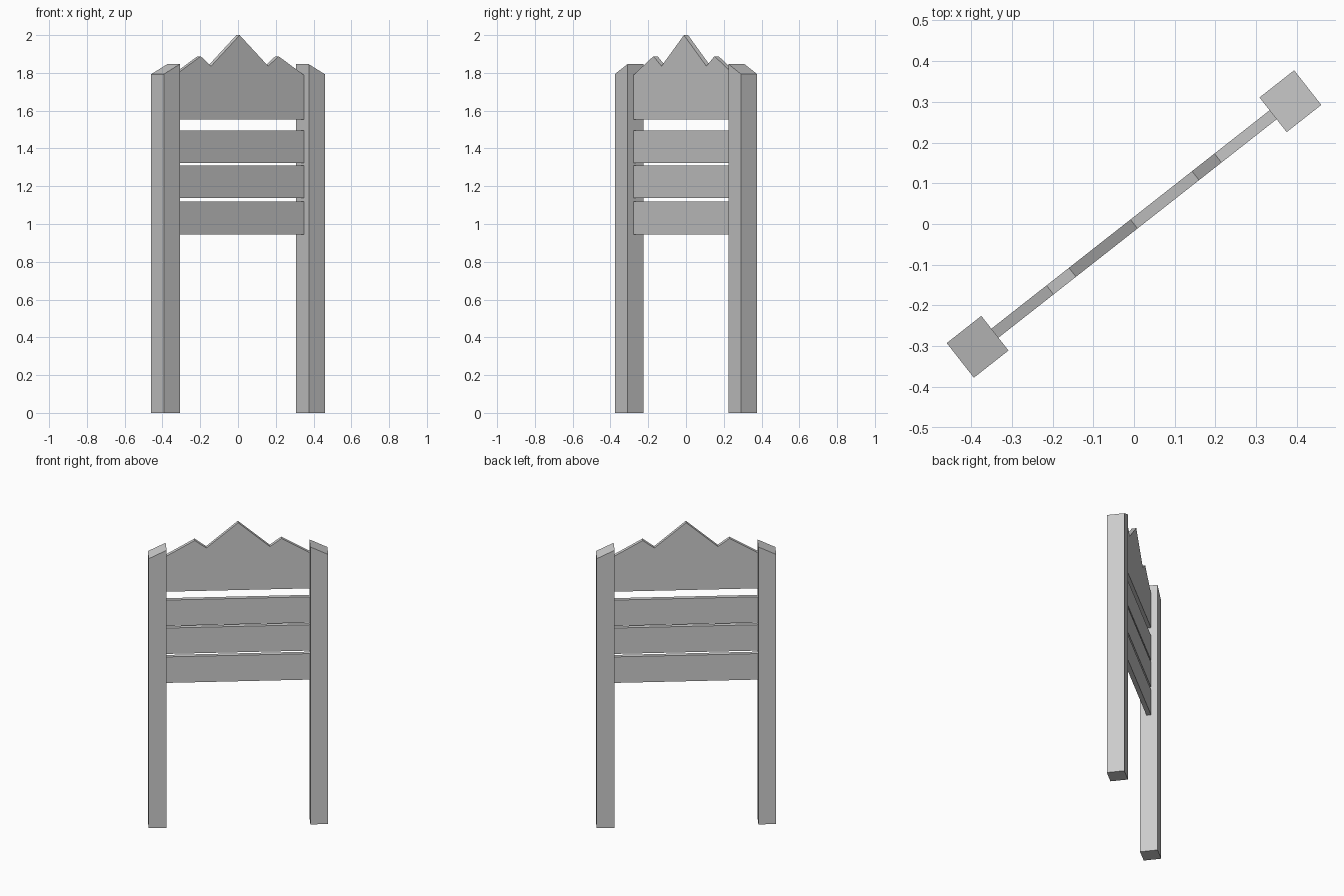
import bpy, bmesh, math
from mathutils import Matrix

if "Cube" in bpy.data.objects:
    bpy.data.objects.remove(bpy.data.objects["Cube"])

TURN = Matrix.Rotation(math.atan2(0.3015, 0.384), 4, 'Z')
POST_C, POST_H = 0.488, 0.054     # post centre distance, half width
INNER = POST_C - POST_H           # inner face of the posts


def extrude_profile(name, pts, half):
    """Extrude a width/height outline symmetrically in depth, then turn it."""
    bm = bmesh.new()
    face = bm.faces.new([bm.verts.new((u, -half, z)) for u, z in pts])
    new = bmesh.ops.extrude_face_region(bm, geom=[face])["geom"]
    bmesh.ops.translate(bm, vec=(0, 2 * half, 0),
                        verts=[v for v in new if isinstance(v, bmesh.types.BMVert)])
    bmesh.ops.recalc_face_normals(bm, faces=bm.faces)
    bm.transform(TURN)
    mesh = bpy.data.meshes.new(name)
    bm.to_mesh(mesh)
    bm.free()
    obj = bpy.data.objects.new(name, mesh)
    bpy.context.collection.objects.link(obj)


# Posts with tops sloping down to the outside
for side, s in (("left", -1), ("right", 1)):
    outer = POST_C + POST_H
    extrude_profile(side + "_post", [(s * INNER, 0), (s * outer, 0),
                                     (s * outer, 1.793), (s * INNER, 1.846)], POST_H)

# Three horizontal slats
for i, (lo, hi) in enumerate(((0.945, 1.118), (1.138, 1.31), (1.324, 1.496))):
    extrude_profile(f"slat_{i + 1}", [(-INNER, lo), (INNER, lo), (INNER, hi), (-INNER, hi)], 0.014)

# Crest board with a jagged, mirrored mountain outline
half = [(INNER, 1.552), (INNER, 1.788), (0.262, 1.888), (0.192, 1.836)]
extrude_profile("crest_board", half + [(0, 2.0)] + [(-u, z) for u, z in reversed(half)], 0.014)
